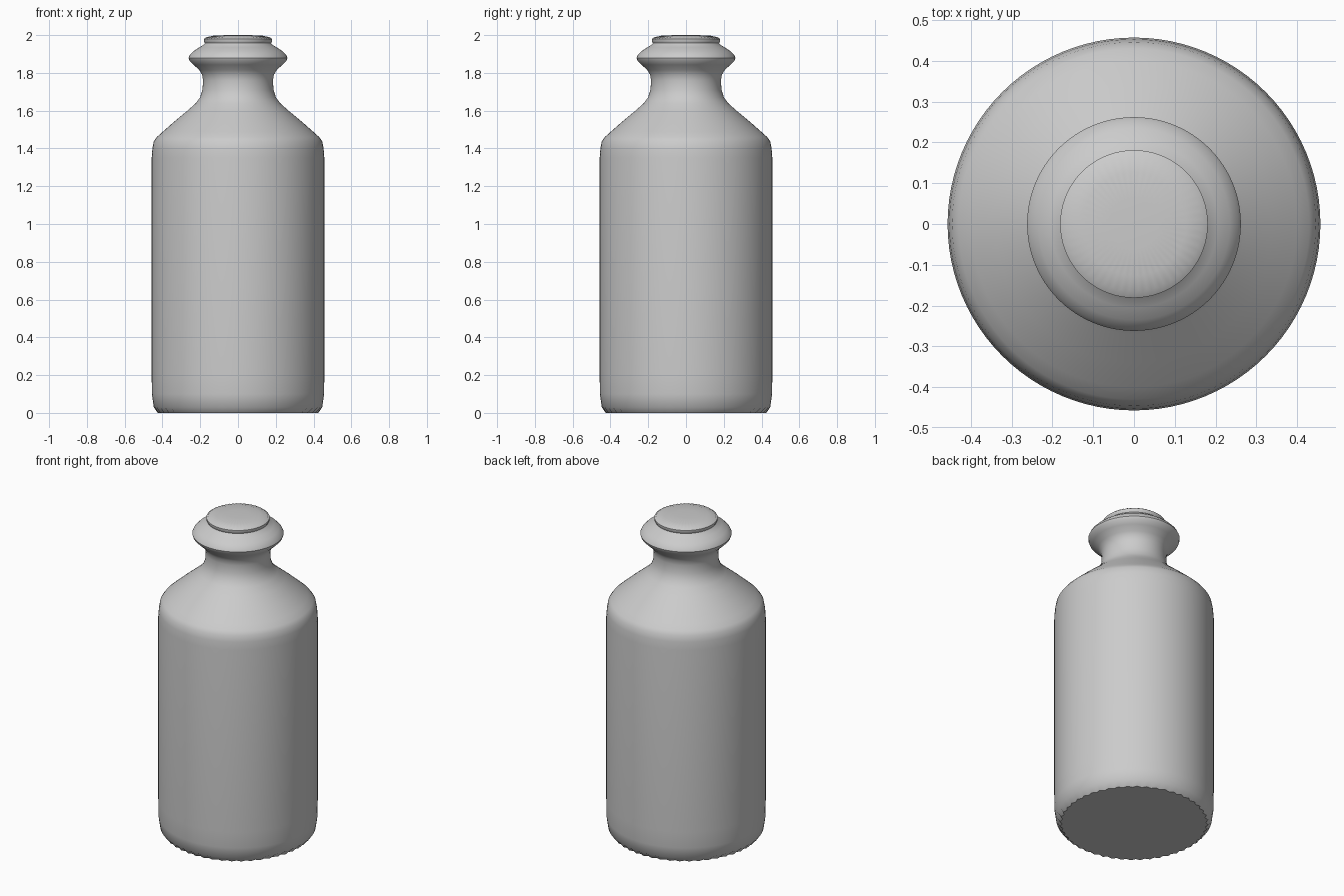
import bpy, bmesh
from math import cos, sin, pi

if "Cube" in bpy.data.objects:
    bpy.data.objects.remove(bpy.data.objects["Cube"])

SEGS = 96


def lathe(name, rings):
    """Revolve (radius, z, flute depth) rings and cap both ends."""
    bm = bmesh.new()
    loops = []
    for r, z, flute in rings:
        loop = []
        for i in range(SEGS):
            a = 2 * pi * i / SEGS
            rr = r - (flute if i % 2 else 0)
            loop.append(bm.verts.new((rr * cos(a), rr * sin(a), z)))
        loops.append(loop)
    for lo, hi in zip(loops, loops[1:]):
        for i in range(SEGS):
            j = (i + 1) % SEGS
            bm.faces.new((lo[i], lo[j], hi[j], hi[i]))
    bm.faces.new(loops[0][::-1])
    bm.faces.new(loops[-1])
    mesh = bpy.data.meshes.new(name)
    bm.to_mesh(mesh)
    bm.free()
    obj = bpy.data.objects.new(name, mesh)
    bpy.context.collection.objects.link(obj)
    bpy.context.view_layer.objects.active = obj
    obj.select_set(True)
    bpy.ops.object.shade_smooth_by_angle(angle=0.7)
    obj.select_set(False)
    return obj


# Bottle body with fluted foot, shoulder, neck, flared lip and stopper top
lathe("bottle", [
    (0.425, 0.0, 0.014), (0.446, 0.03, 0), (0.456, 0.10, 0),
    (0.457, 0.20, 0), (0.457, 1.35, 0), (0.453, 1.40, 0),
    (0.446, 1.438, 0), (0.43, 1.46, 0), (0.40, 1.487, 0),
    (0.34, 1.54, 0), (0.27, 1.598, 0), (0.225, 1.638, 0),
    (0.201, 1.67, 0), (0.188, 1.71, 0), (0.185, 1.76, 0),
    (0.19, 1.79, 0), (0.205, 1.815, 0), (0.235, 1.843, 0),
    (0.257, 1.865, 0), (0.262, 1.88, 0), (0.255, 1.895, 0),
    (0.235, 1.915, 0), (0.205, 1.935, 0), (0.183, 1.948, 0),
    (0.175, 1.957, 0), (0.181, 1.968, 0), (0.181, 1.979, 0),
    (0.170, 1.988, 0.008), (0.13, 1.997, 0.006), (0.06, 2.0, 0),
])
